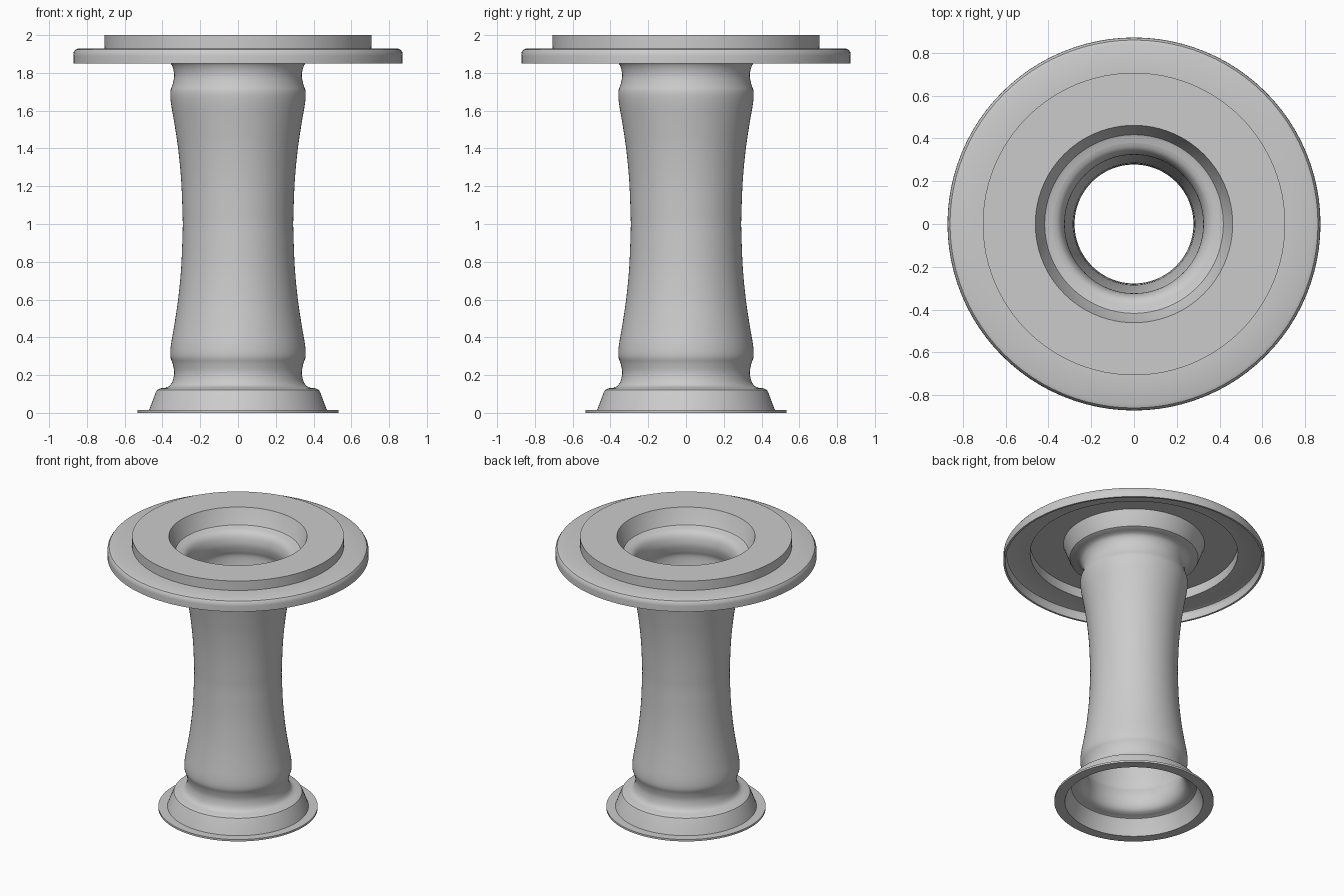
import bpy
import bmesh
from math import radians
from mathutils import Vector

SEGMENTS = 96
WALL = 0.014

old = bpy.data.objects.get("Cube")
if old:
    bpy.data.objects.remove(old, do_unlink=True)

grey = bpy.data.materials.new("plain grey")
grey.use_nodes = True
colour = (0.6, 0.6, 0.6, 1)
grey.diffuse_color = colour
grey.node_tree.nodes["Principled BSDF"].inputs["Base Color"].default_value = colour


def smooth_path(points, steps=4):
    """Catmull-Rom curve through the points."""
    pts = [Vector(p) for p in points]
    pts = [pts[0]] + pts + [pts[-1]]
    out = []
    for a, b, c, d in zip(pts, pts[1:], pts[2:], pts[3:]):
        for i in range(steps):
            t = i / steps
            out.append(0.5 * (2 * b + (c - a) * t + (2 * a - 5 * b + 4 * c - d) * t ** 2
                              + (3 * b - a - 3 * c + d) * t ** 3))
    return out + [pts[-1]]


def lathe(name, profile):
    """Turn a (radius, height) profile into a thin-walled shell."""
    bm = bmesh.new()
    verts = [bm.verts.new((r, 0, z)) for r, z in profile]
    edges = [bm.edges.new(pair) for pair in zip(verts, verts[1:])]
    bmesh.ops.spin(bm, geom=verts + edges, cent=(0, 0, 0), axis=(0, 0, 1),
                   angle=radians(360), steps=SEGMENTS, use_merge=True)
    bmesh.ops.remove_doubles(bm, verts=bm.verts, dist=1e-5)
    bmesh.ops.recalc_face_normals(bm, faces=bm.faces)
    # Column wall must face outwards so the thickness goes inwards
    wall = min(bm.faces, key=lambda f: abs(f.calc_center_median().z - 1))
    centre = wall.calc_center_median()
    if wall.normal.x * centre.x + wall.normal.y * centre.y < 0:
        bmesh.ops.reverse_faces(bm, faces=bm.faces)
    mesh = bpy.data.meshes.new(name)
    bm.to_mesh(mesh)
    bm.free()
    mesh.materials.append(grey)
    obj = bpy.data.objects.new(name, mesh)
    bpy.context.collection.objects.link(obj)
    bpy.ops.object.select_all(action='DESELECT')
    obj.select_set(True)
    bpy.context.view_layer.objects.active = obj
    shell = obj.modifiers.new("wall", 'SOLIDIFY')
    shell.thickness = WALL
    shell.offset = -1
    shell.use_even_offset = True
    bpy.ops.object.modifier_apply(modifier=shell.name)
    bpy.ops.object.shade_smooth_by_angle(angle=radians(35))
    return obj


# Lower half of the column: flared collar, neck, bead and waist
collar = [(0.471, WALL), (0.437, 0.105), (0.428, 0.122), (0.411, 0.13)]
neck = smooth_path([(0.385, 0.133), (0.361, 0.145), (0.345, 0.172), (0.338, 0.215),
                    (0.346, 0.26), (0.358, 0.30), (0.355, 0.36), (0.338, 0.46),
                    (0.317, 0.6), (0.300, 0.78), (0.292, 1.0)])
half = collar + [tuple(p) for p in neck]
mirrored = [(r, 2 - z) for r, z in reversed(half[:-1])]

# Thin foot rim below, stepped top plate with a rounded skirt above
foot = [(0.532, WALL)]
plate = [(0.707 - WALL, 2 - WALL), (0.707 - WALL, 1.93 - WALL), (0.84, 1.93 - WALL),
         (0.851, 1.912), (0.857, 1.903), (0.858, 1.89), (0.872 - WALL, 1.85)]

lathe("pedestal_shell", foot + half + mirrored + plate)
